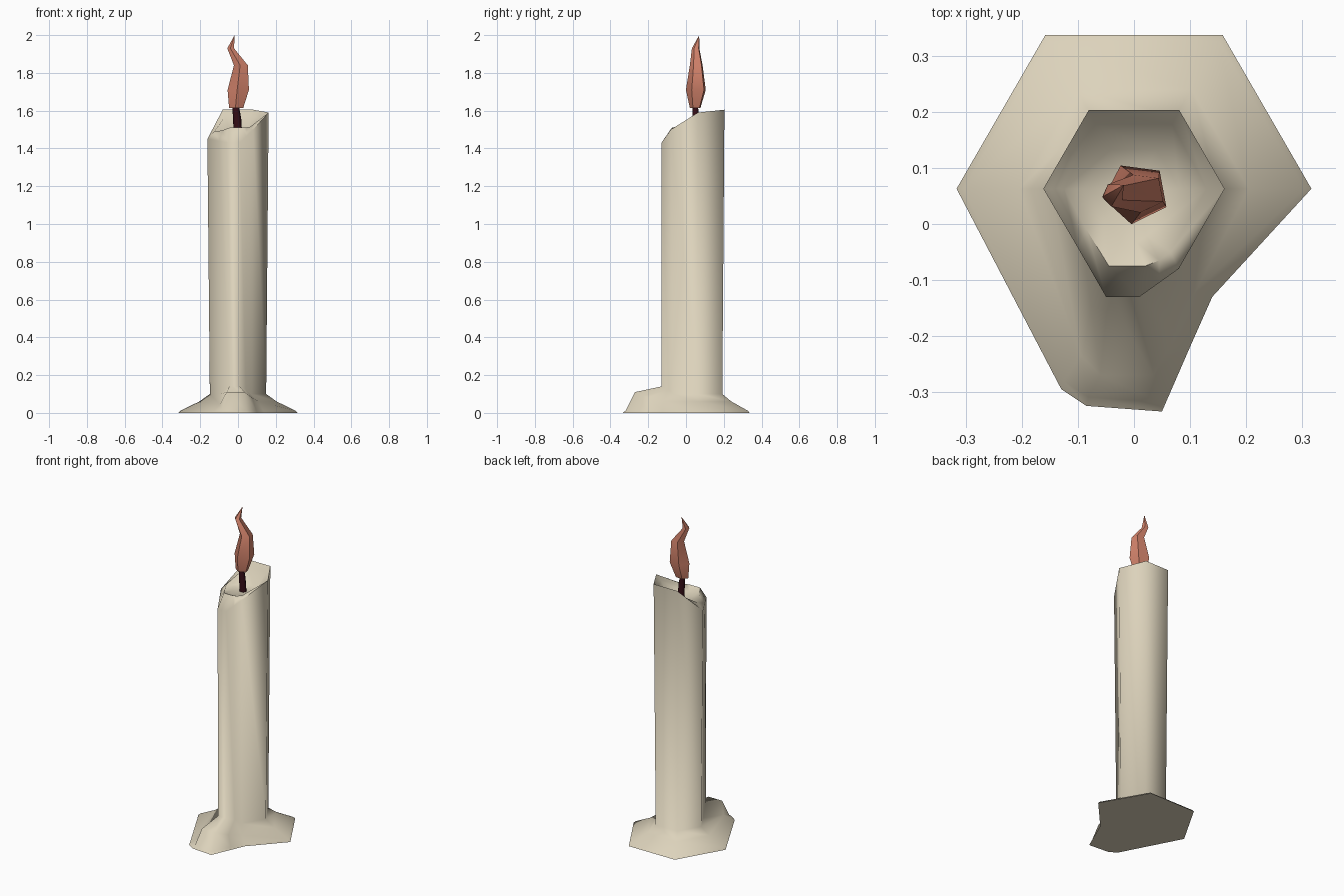
import bpy, bmesh, math
from mathutils import Vector

cube = bpy.data.objects.get("Cube")
if cube:
    bpy.data.objects.remove(cube)

CY = 0.063  # y of the candle axis


def material(name, rgb):
    m = bpy.data.materials.new(name)
    m.use_nodes = True
    m.diffuse_color = (*rgb, 1)
    bsdf = m.node_tree.nodes["Principled BSDF"]
    bsdf.inputs["Base Color"].default_value = (*rgb, 1)
    bsdf.inputs["Roughness"].default_value = 0.8
    return m


def loft(name, rings, mat, top=None, angle=65):
    """Skin equal-sized rings from bottom to top; close with a cap or a point."""
    bm = bmesh.new()
    loops = [[bm.verts.new(p) for p in r] for r in rings]
    n = len(loops[0])
    for a, b in zip(loops, loops[1:]):
        for i in range(n):
            j = (i + 1) % n
            bm.faces.new((a[i], a[j], b[j], b[i]))
    bm.faces.new(loops[0])
    if top:
        tip = bm.verts.new(top)
        for i in range(n):
            bm.faces.new((loops[-1][i], loops[-1][(i + 1) % n], tip))
    else:
        bm.faces.new(loops[-1])
    bmesh.ops.recalc_face_normals(bm, faces=bm.faces)
    me = bpy.data.meshes.new(name)
    bm.to_mesh(me)
    bm.free()
    me.materials.append(mat)
    ob = bpy.data.objects.new(name, me)
    bpy.context.collection.objects.link(ob)
    bpy.ops.object.select_all(action='DESELECT')
    ob.select_set(True)
    bpy.context.view_layer.objects.active = ob
    bpy.ops.object.shade_smooth_by_angle(angle=math.radians(angle))
    return ob


def scaled(pts, s, heights):
    """Scale an outline about the candle axis and give it heights."""
    return [(x * s, CY + (y - CY) * s, z) for (x, y), z in zip(pts, heights)]


def ellipse(x, y, z, rx, ry, n, turn=0.0):
    return [(x + rx * math.cos(turn + math.tau * i / n),
             y + ry * math.sin(turn + math.tau * i / n), z) for i in range(n)]


wax = material("warm cream wax", (0.72, 0.65, 0.50))
char = material("charred wick", (0.035, 0.004, 0.008))
fire = material("orange flame", (0.66, 0.23, 0.15))

# Outlines: hexagons whose front is pulled out by a wax drip
hexagon = [(-1, 0), (-.5, .866), (.5, .866), (1, 0)]
back = [(x * .162, CY + y * .162) for x, y in hexagon]
column = back + [(.08, -.08), (.045, -.105), (.01, -.13), (-.05, -.13), (-.1, -.043)]
skirt = [(x * .317, CY + y * .317) for x, y in hexagon] + [
    (.14, -.13), (.10, -.22), (.05, -.335), (-.085, -.325), (-.13, -.295)]
flow = [(x * .205, CY + y * .205, .06) for x, y in hexagon] + [
    (.11, -.12, .06), (.075, -.20, .08), (.035, -.27, .11),
    (-.06, -.27, .11), (-.095, -.235, .045)]

# Candle: spread base, tall column, slanted rim and melted hollow
foot_z = [.1] * 4 + [.1, .125, .14, .14, .1]
rim_z = [1.45, 1.605, 1.605, 1.59, 1.50, 1.465, 1.43, 1.43, 1.44]
lip = [(-.125, .063, 1.49), (-.068, .178, 1.57), (.068, .178, 1.57), (.13, .063, 1.56),
       (.065, -.05, 1.515), (.045, -.065, 1.512), (.02, -.075, 1.51),
       (-.045, -.075, 1.51), (-.085, -.01, 1.495)]
loft("candle", [
    scaled(skirt, 1, [0] * 9),
    scaled(skirt, .96, [.012] * 9),
    flow,
    [(x, min(y, y) if i not in (6, 7) else -.13, z)
     for i, (x, y, z) in enumerate(scaled(column, .92, foot_z))],
    scaled(column, 1, rim_z),
    lip,
    scaled(column, .5, [1.49] * 9)], wax, top=(0, CY, 1.485))

# Wick: short leaning hexagonal stub
loft("wick", [ellipse(0, .05, 1.48, .022, .02, 6),
              ellipse(-.005, .05, 1.56, .022, .019, 6),
              ellipse(-.014, .05, 1.64, .016, .016, 6)], char)

# Flame: faceted teardrop with a curling tip
loft("flame", [ellipse(-.008, .05, 1.615, .04, .03, 5, .8),
               ellipse(.004, .055, 1.71, .06, .056, 5, .8),
               ellipse(.017, .056, 1.84, .039, .036, 5, .8),
               ellipse(-.038, .052, 1.93, .019, .021, 5, .8)],
     fire, top=(-.018, .07, 2.0), angle=50)
